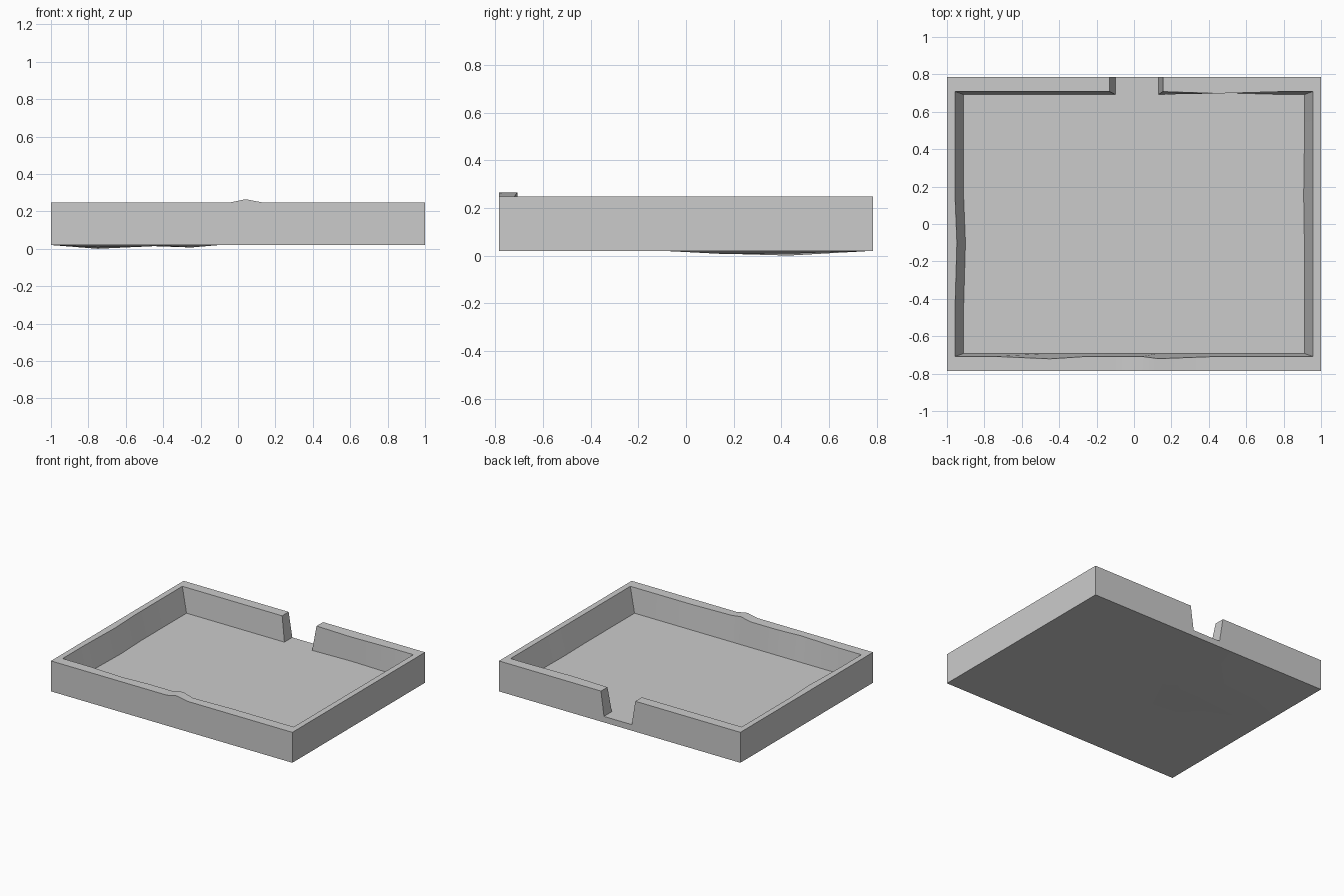
import bpy, bmesh, math

if "Cube" in bpy.data.objects:
    bpy.data.objects.remove(bpy.data.objects["Cube"])

W, D = 1.0, 0.785                 # outer half sizes
BOTTOM, FLOOR, TOP = 0.02, 0.065, 0.248
xs = [-1, -0.75, -0.45, -0.25, -0.10, -0.04, 0.04, 0.13, 0.45, 0.8, 1]
ys = [-D, -0.45, -0.1, 0.15, 0.43, D]
NOTCH = {-0.10: -0.13, 0.13: 0.155}   # notch edge x: at floor -> at rim

# Small hand-worn irregularities
under_dips = {(-0.75, 0.43): 0.0, (-0.25, 0.15): 0.007, (-0.75, 0.15): 0.008,
              (-0.25, 0.43): 0.008, (-0.45, 0.43): 0.014, (-0.45, 0.15): 0.014}
rim_bump = {(0.04, -D): 0.017}
rim_shift = {(-0.45, -D): (0, -0.013), (0.13, -D): (0, -0.012), (0.45, D): (0, -0.01),
             (-1, -0.1): (0.01, 0)}
floor_shift = {(-1, -0.1): (0.01, 0), (0.45, D): (0, 0.01), (1, 0.15): (-0.004, 0)}


def clamp(v, lim):
    return max(-lim, min(lim, v))


bm = bmesh.new()

# Underside: a coarse grid whose border carries the walls
under = {(x, y): bm.verts.new((x, y, under_dips.get((x, y), BOTTOM))) for x in xs for y in ys}
for x0, x1 in zip(xs, xs[1:]):
    for y0, y1 in zip(ys, ys[1:]):
        bm.faces.new([under[x0, y0], under[x0, y1], under[x1, y1], under[x1, y0]])

# Border stations, counter-clockwise from the front left corner
border = ([(x, -D) for x in xs[:-1]] + [(W, y) for y in ys[:-1]] +
          [(x, D) for x in xs[:0:-1]] + [(-W, y) for y in ys[:0:-1]])


def is_notch(p):
    return p[1] == D and p[0] in NOTCH


# Outer rim, inner rim and inner floor vertices for every station
outer, inner, foot, sill = {}, {}, {}, {}
for p in border:
    x, y = p
    inside_notch = y == D and -0.10 < x < 0.13
    tx = NOTCH[x] if is_notch(p) else x
    z = TOP + rim_bump.get(p, 0)
    sx, sy = rim_shift.get(p, (0, 0))
    fx, fy = floor_shift.get(p, (0, 0))
    foot[p] = bm.verts.new((clamp(x, 0.911) + fx, clamp(y, 0.692) + fy, FLOOR))
    if not inside_notch:
        outer[p] = bm.verts.new((tx, y, z))
        inner[p] = bm.verts.new((clamp(tx, 0.957) + sx, clamp(y, 0.708) + sy, z))
    if inside_notch or is_notch(p):
        sill[p] = bm.verts.new((x, y, FLOOR))

# Walls, rim and notch sill
for a, b in zip(border, border[1:] + border[:1]):
    if a in sill and b in sill:
        bm.faces.new([under[a], under[b], sill[b], sill[a]])
        bm.faces.new([sill[a], sill[b], foot[b], foot[a]])
        continue
    side = [under[a], under[b]]
    side += [sill[b]] if b in sill else []
    side += [outer[b], outer[a]]
    side += [sill[a]] if a in sill else []
    bm.faces.new(side)
    bm.faces.new([outer[a], outer[b], inner[b], inner[a]])
    bm.faces.new([inner[a], inner[b], foot[b], foot[a]])

# Notch cheeks and tray floor
for x in NOTCH:
    p = (x, D)
    bm.faces.new([sill[p], outer[p], inner[p], foot[p]])
bm.faces.new([foot[p] for p in border])

bmesh.ops.recalc_face_normals(bm, faces=bm.faces[:])
mesh = bpy.data.meshes.new("tray")
bm.to_mesh(mesh)
bm.free()
tray = bpy.data.objects.new("tray", mesh)
bpy.context.collection.objects.link(tray)

bpy.context.view_layer.objects.active = tray
tray.select_set(True)
bpy.ops.object.shade_smooth_by_angle(angle=math.radians(30))
